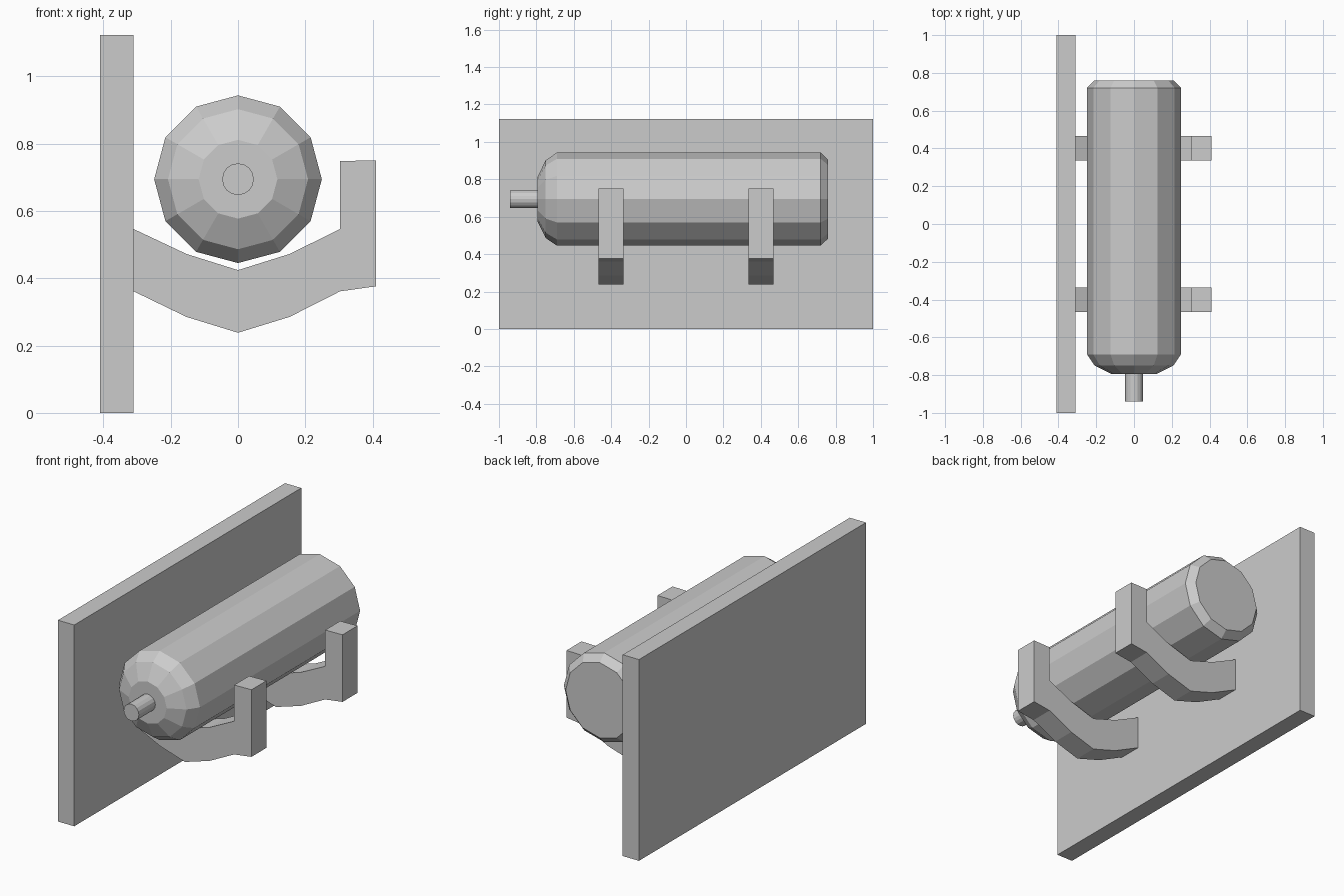
import bpy, bmesh
from math import sin, cos, tau

if "Cube" in bpy.data.objects:
    bpy.data.objects.remove(bpy.data.objects["Cube"])

AXIS_Z = 0.694  # height of the tank's axis


def finish(name, bm):
    bmesh.ops.recalc_face_normals(bm, faces=bm.faces)
    mesh = bpy.data.meshes.new(name)
    bm.to_mesh(mesh)
    bm.free()
    bpy.context.collection.objects.link(bpy.data.objects.new(name, mesh))


def prism(name, outline, y0, y1):
    """Extrude an (x, z) outline along y."""
    bm = bmesh.new()
    face = bm.faces.new([bm.verts.new((x, y0, z)) for x, z in outline])
    ext = bmesh.ops.extrude_face_region(bm, geom=[face])["geom"]
    verts = [v for v in ext if isinstance(v, bmesh.types.BMVert)]
    bmesh.ops.translate(bm, verts=verts, vec=(0, y1 - y0, 0))
    finish(name, bm)


def lathe(name, profile, sides):
    """Turn a (y, radius) profile around the tank axis, with capped ends."""
    bm = bmesh.new()
    rings = [[bm.verts.new((r * cos(tau * i / sides), y, AXIS_Z + r * sin(tau * i / sides)))
              for i in range(sides)] for y, r in profile]
    for a, b in zip(rings, rings[1:]):
        for i in range(sides):
            j = (i + 1) % sides
            bm.faces.new((a[i], a[j], b[j], b[i]))
    bm.faces.new(rings[0])
    bm.faces.new(rings[-1])
    finish(name, bm)


# Wall plate
prism("wall_plate", [(-0.41, 0), (-0.31, 0), (-0.31, 1.122), (-0.41, 1.122)], -1, 1)

# Tank with domed front, chamfered rear and a small nozzle
lathe("tank", [(-0.795, 0.117), (-0.75, 0.208), (-0.69, 0.249), (0.72, 0.249), (0.76, 0.21)], 12)
lathe("nozzle", [(-0.94, 0.047), (-0.78, 0.047)], 16)

# Two curved cradle arms with upright ends
cradle = [(-0.31, 0.546), (-0.153, 0.472), (0, 0.424), (0.153, 0.472), (0.303, 0.546),
          (0.303, 0.748), (0.41, 0.75), (0.41, 0.376), (0.303, 0.361), (0.153, 0.285),
          (0, 0.238), (-0.153, 0.285), (-0.31, 0.361)]
for name, y in (("front_cradle", -0.401), ("rear_cradle", 0.401)):
    prism(name, cradle, y - 0.066, y + 0.066)
